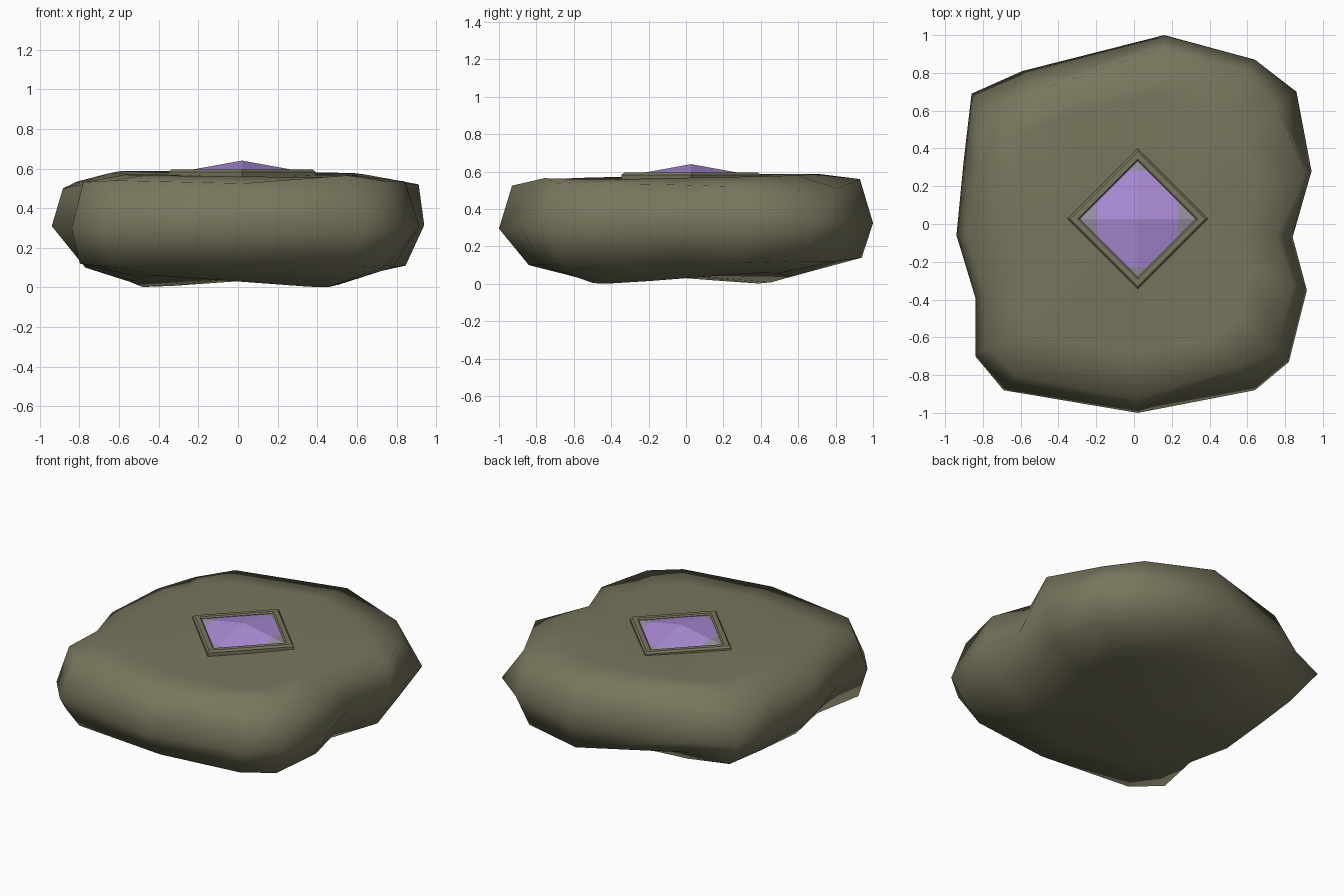
import bpy, bmesh, math
from mathutils import Vector

if "Cube" in bpy.data.objects:
    bpy.data.objects.remove(bpy.data.objects["Cube"])


def material(name, rgb):
    m = bpy.data.materials.new(name)
    m.diffuse_color = (*rgb, 1)
    m.use_nodes = True
    m.node_tree.nodes["Principled BSDF"].inputs["Base Color"].default_value = m.diffuse_color
    return m


stone_mat = material("olive stone", (0.19, 0.18, 0.11))
gem_mat = material("purple crystal", (0.41, 0.265, 0.68))
tip_mat = material("pale crystal tip", (0.33, 0.28, 0.37))


def finish(bm, name, mats, smooth):
    bmesh.ops.recalc_face_normals(bm, faces=bm.faces[:])
    for f in bm.faces:
        f.smooth = smooth
    me = bpy.data.meshes.new(name)
    bm.to_mesh(me)
    bm.free()
    for m in mats:
        me.materials.append(m)
    ob = bpy.data.objects.new(name, me)
    bpy.context.collection.objects.link(ob)
    return ob


def bridge(bm, a, b):
    n = len(a)
    for i in range(n):
        j = (i + 1) % n
        bm.faces.new((a[i], a[j], b[j], b[i]))


def fan(bm, ring, co):
    c = bm.verts.new(co)
    for i in range(len(ring)):
        bm.faces.new((ring[i], ring[(i + 1) % len(ring)], c))


# Stone: irregular outline lofted through uneven rings
outline = [(.94, .28), (.86, .70), (.64, .87), (.16, 1.0), (-.59, .81), (-.86, .69),
           (-.90, .35), (-.94, -.06), (-.84, -.39), (-.84, -.70), (-.69, -.88),
           (.02, -1.0), (.64, -.88), (.82, -.73), (.915, -.35), (.84, -.07)]
# (scale, height) of the lower and upper shoulder for each outline point
lower = [(.90, .11), (.87, .12), (.92, .12), (.94, .14), (.82, .17), (.85, .13),
         (.83, .11), (.82, .10), (.86, .11), (.95, .12), (.89, .10), (.84, .10),
         (.88, .10), (.92, .11), (.85, .10), (.86, .10)]
upper = [(.97, .52), (.88, .50), (.93, .51), (.93, .56), (.87, .588), (.83, .54),
         (.90, .535), (.94, .50), (.93, .52), (.93, .53), (.91, .54), (.93, .525),
         (.86, .565), (.92, .535), (.92, .535), (.90, .53)]
bm = bmesh.new()


def ring(height, scales):
    return [bm.verts.new((x * s, y * s, height(x * s, y * s, i)))
            for i, ((x, y), s) in enumerate(zip(outline, scales))]


rings = [
    ring(lambda x, y, i: max(0, .03 + .15 * x * y), [.56] * 16),   # lumpy underside
    ring(lambda x, y, i: lower[i][1], [s for s, z in lower]),
    ring(lambda x, y, i: .31 + .015 * y, [1] * 16),
    ring(lambda x, y, i: upper[i][1], [s for s, z in upper]),
    ring(lambda x, y, i: .573 + .02 * y - .01 * x, [.68] * 16),
]
for a, b in zip(rings, rings[1:]):
    bridge(bm, a, b)
fan(bm, rings[0], (0, 0, .045))
fan(bm, rings[-1], (0.02, 0.025, .56))
finish(bm, "stone", [stone_mat], True)

CX, CY = .02, .027


def diamond(bm, r, z):
    return [bm.verts.new((CX + r * math.cos(i * math.pi / 2),
                          CY + r * math.sin(i * math.pi / 2), z)) for i in range(4)]


# Bevelled diamond frame set into the stone
bm = bmesh.new()
profile = [(.372, .54), (.372, .583), (.357, .595), (.318, .595), (.307, .587), (.307, .54)]
loops = [diamond(bm, r, z) for r, z in profile]
for i in range(len(loops)):
    bridge(bm, loops[i], loops[(i + 1) % len(loops)])
finish(bm, "gem_frame", [stone_mat], False)

# Four-sided crystal with pale corner tips
bm = bmesh.new()
fan(bm, diamond(bm, .309, .584), (CX, CY, .64))
for d in ((1, 0), (-1, 0), (0, 1), (0, -1)):
    n = Vector((*d, 0))
    reach = .215 if d[0] else .255
    bmesh.ops.bisect_plane(bm, geom=bm.verts[:] + bm.edges[:] + bm.faces[:],
                           plane_co=Vector((CX, CY, 0)) + n * reach, plane_no=n)
for f in bm.faces:
    c = f.calc_center_median()
    f.material_index = int(abs(c.x - CX) > .215 or abs(c.y - CY) > .255)
finish(bm, "crystal", [gem_mat, tip_mat], False)
